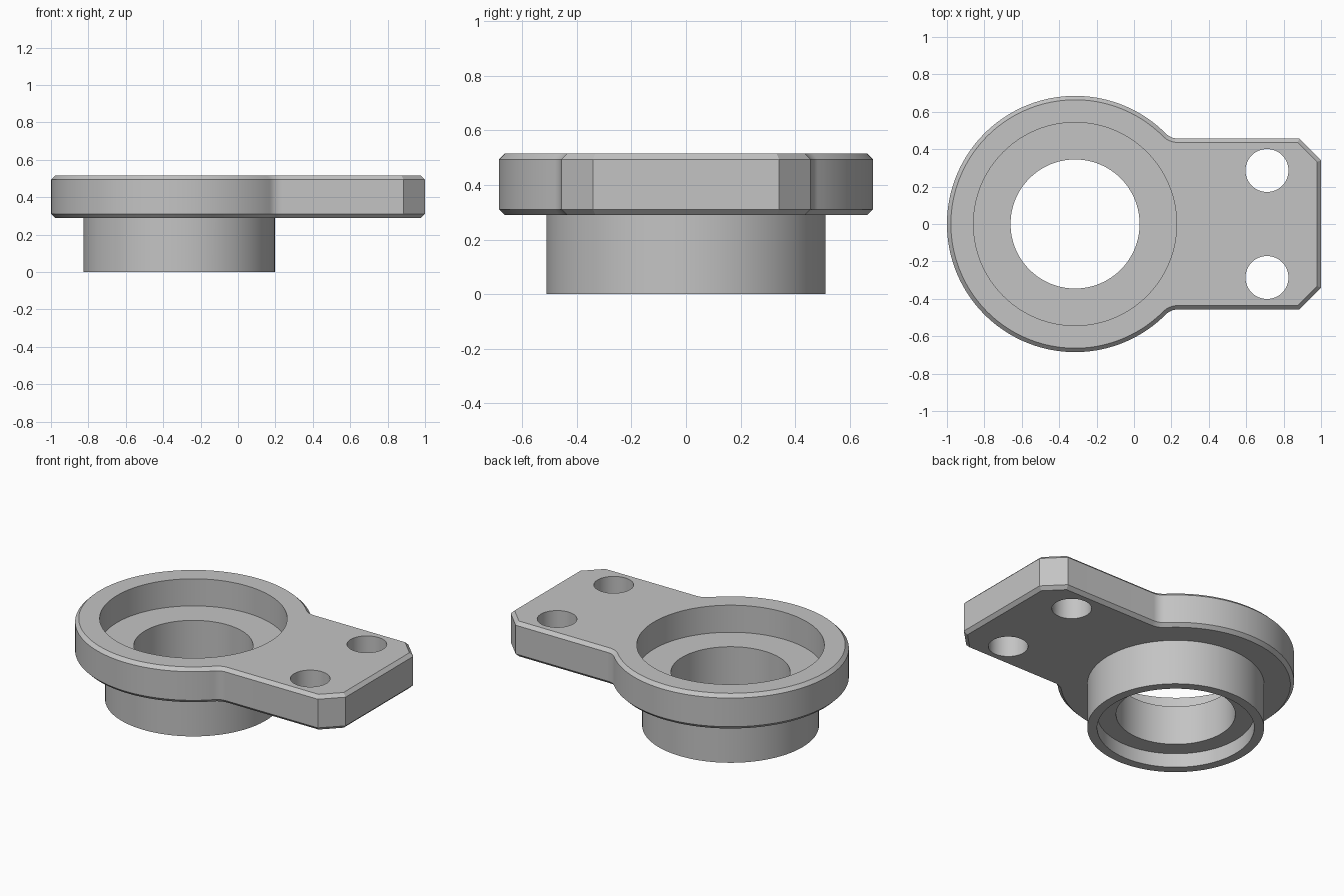
import bpy
import bmesh
from math import pi, sin, cos, atan2, sqrt, radians

cube = bpy.data.objects.get("Cube")
if cube:
    bpy.data.objects.remove(cube, do_unlink=True)

# Main dimensions
CX = -0.315                    # axis of the round body
BODY_R, FILLET_R = 0.685, 0.09
TAB_Y, CORNER = 0.457, 0.116
BOTTOM, TOP, BEVEL = 0.29, 0.515, 0.021

grey = bpy.data.materials.new("plain_grey")
grey.use_nodes = True
grey.diffuse_color = (0.55, 0.55, 0.55, 1)
grey.node_tree.nodes["Principled BSDF"].inputs["Base Color"].default_value = grey.diffuse_color


def make_object(name, bm):
    bmesh.ops.recalc_face_normals(bm, faces=bm.faces)
    mesh = bpy.data.meshes.new(name)
    bm.to_mesh(mesh)
    bm.free()
    mesh.materials.append(grey)
    obj = bpy.data.objects.new(name, mesh)
    bpy.context.collection.objects.link(obj)
    return obj


def loft(name, rings):
    """Closed solid through a stack of rings of equal length."""
    bm = bmesh.new()
    loops = [[bm.verts.new(p) for p in ring] for ring in rings]
    n = len(loops[0])
    for a, b in zip(loops, loops[1:]):
        for i in range(n):
            j = (i + 1) % n
            bm.faces.new((a[i], a[j], b[j], b[i]))
    bm.faces.new(loops[0][::-1])
    bm.faces.new(loops[-1])
    return make_object(name, bm)


def cylinder(name, x, y, r, z0, z1, n=128):
    angles = [2 * pi * i / n for i in range(n)]
    return loft(name, [[(x + r * cos(a), y + r * sin(a), z) for a in angles]
                       for z in (z0, z1)])


def outline(inset, z):
    """Round body blended into a tab with clipped corners, shrunk by inset."""
    fy = TAB_Y + FILLET_R
    dx = sqrt((BODY_R + FILLET_R) ** 2 - fy ** 2)
    tangent = atan2(fy, dx)
    r, f, k = BODY_R - inset, FILLET_R + inset, inset * (sqrt(2) - 1)
    half = []
    for i in range(65):                       # round body
        a = pi + (tangent - pi) * i / 64
        half.append((CX + r * cos(a), r * sin(a)))
    for i in range(1, 11):                    # concave blend
        a = pi + tangent + (pi / 2 - tangent) * i / 10
        half.append((CX + dx + f * cos(a), fy + f * sin(a)))
    half.append((1 - CORNER - k, TAB_Y - inset))
    half.append((1 - inset, TAB_Y - CORNER - k))
    mirrored = [(x, -y) for x, y in half[:0:-1]]
    return [(x, y, z) for x, y in half + mirrored]


def combine(target, tool, operation):
    mod = target.modifiers.new("cut", 'BOOLEAN')
    mod.object, mod.operation, mod.solver = tool, operation, 'EXACT'
    bpy.context.view_layer.objects.active = target
    bpy.ops.object.modifier_apply(modifier=mod.name)
    bpy.data.objects.remove(tool, do_unlink=True)


# Flange plate with bevelled rims
flange = loft("flange_housing", [outline(BEVEL, BOTTOM), outline(0, BOTTOM + BEVEL),
                                 outline(0, TOP - BEVEL), outline(BEVEL, TOP)])

# Boss below the plate
combine(flange, cylinder("boss", CX, 0, 0.512, 0, 0.32), 'UNION')

# Upper recess, lower recess and through bore
for name, r, z0, z1 in (("upper_recess", 0.543, 0.342, 0.7),
                        ("lower_recess", 0.455, -0.2, 0.09),
                        ("bore", 0.345, -0.3, 0.8)):
    combine(flange, cylinder(name, CX, 0, r, z0, z1), 'DIFFERENCE')

# Pair of bolt holes in the tab
for side in (-1, 1):
    combine(flange, cylinder("bolt_hole", 0.711, side * 0.286, 0.115, 0.1, 0.7, 64),
            'DIFFERENCE')

# Smooth curved walls, crisp edges
bpy.ops.object.select_all(action='DESELECT')
flange.select_set(True)
bpy.context.view_layer.objects.active = flange
bpy.ops.object.shade_smooth_by_angle(angle=radians(25))
